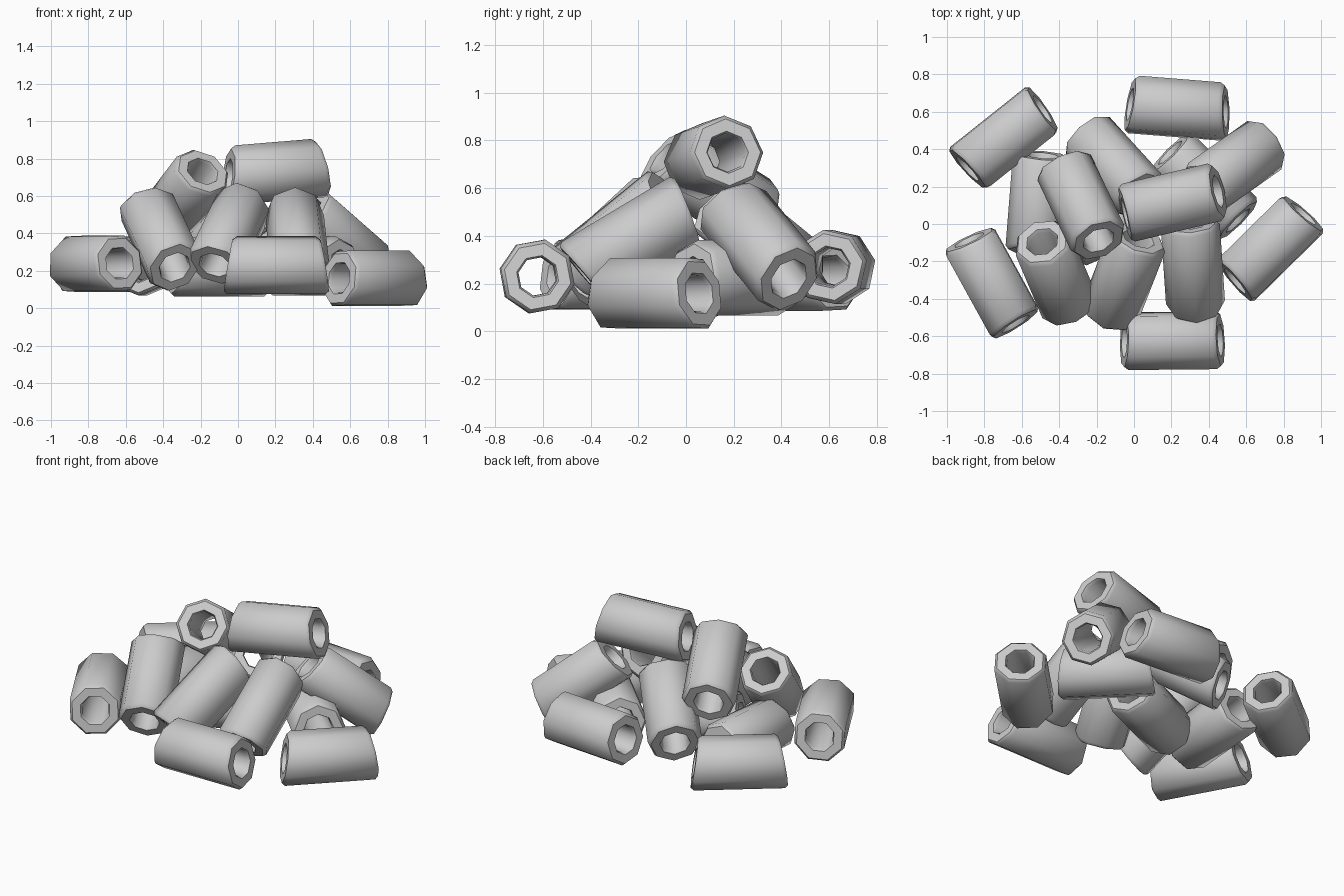
import bpy, bmesh, math
from mathutils import Vector, Matrix

if "Cube" in bpy.data.objects:
    bpy.data.objects.remove(bpy.data.objects["Cube"])

SIDES = 8
HALF, SLANT = 0.257, 0.17          # mid half length, how much the ends lean inward on the short side
# closed cross-section of the tube wall: (radius, end sign, inset from the end)
PROFILE = [(0.09, -1, 0.0), (0.142, -1, 0.0), (0.158, -1, 0.02),
           (0.158, 1, 0.02), (0.142, 1, 0.0), (0.09, 1, 0.0),
           (0.082, 1, 0.02), (0.082, -1, 0.02)]


def tube_mesh():
    """Octagonal tube along x with both ends cut at a slant (short side up)."""
    bm = bmesh.new()
    rings = []
    for r, s, inset in PROFILE:
        ring = []
        for i in range(SIDES):
            a = 2 * math.pi * i / SIDES
            y, z = r * math.cos(a), r * math.sin(a)
            ring.append(bm.verts.new((s * (HALF - inset - SLANT * z), y, z)))
        rings.append(ring)
    for j in range(len(rings)):
        a, b = rings[j], rings[(j + 1) % len(rings)]
        for i in range(SIDES):
            k = (i + 1) % SIDES
            bm.faces.new((a[i], a[k], b[k], b[i]))
    bmesh.ops.recalc_face_normals(bm, faces=bm.faces)
    me = bpy.data.meshes.new("tube")
    bm.to_mesh(me)
    bm.free()
    return me


def place(name, centre, direction, roll):
    """Lay one tube at centre along direction; roll turns the short side away from up."""
    x = Vector(direction).normalized()
    y = Vector((0, 0, 1)).cross(x).normalized()
    z = x.cross(y)
    rot = Matrix((x, y, z)).transposed().to_4x4()
    ob = bpy.data.objects.new(name, tube_mesh())
    ob.matrix_world = Matrix.Translation(centre) @ rot @ Matrix.Rotation(math.radians(roll), 4, 'X')
    bpy.context.collection.objects.link(ob)
    bpy.ops.object.select_all(action='DESELECT')
    bpy.context.view_layer.objects.active = ob
    ob.select_set(True)
    bpy.ops.object.shade_smooth_by_angle(angle=math.radians(46))


# tubes lying flat around and under the pile: centre, direction, roll
FLAT = [((0.205, -0.624, 0.23), (1, 0.01, 0), -12),
        ((0.723, -0.125, 0.16), (0.71, 0.70, 0), -25),
        ((-0.757, -0.31, 0.24), (0.48, -0.87, 0), -20),
        ((-0.69, 0.455, 0.235), (0.78, 0.62, 0), 25),
        ((0.235, 0.62, 0.27), (1, -0.08, 0), -35),
        ((0.375, 0.20, 0.225), (0.7, -0.7, 0), 0),
        ((-0.51, 0.11, 0.225), (-0.08, -1, 0), 0),
        ((-0.10, 0.02, 0.22), (0.9, 0.4, 0), 0)]
# tubes leaning on the bottom layer
LEANING = [((0.54, 0.31, 0.37), (0.65, 0.46, -0.57), 0),
           ((-0.11, 0.315, 0.38), (0.6, -0.66, 0.54), 0),
           ((-0.415, -0.275, 0.385), (0.14, -0.33, -0.305), 0),
           ((-0.05, -0.27, 0.385), (0.14, 0.36, 0.29), 180),
           ((0.315, -0.215, 0.375), (-0.03, 0.45, 0.27), 180)]
# tubes on top
UPPER = [((-0.285, 0.115, 0.605), (0.19, -0.4, 0.25), 0),
         ((0.20, 0.115, 0.73), (0.97, 0.23, 0.08), 0)]

for label, group in (("flat_tube", FLAT), ("leaning_tube", LEANING), ("upper_tube", UPPER)):
    for n, (c, d, r) in enumerate(group, 1):
        place(f"{label}_{n}", c, d, r)
